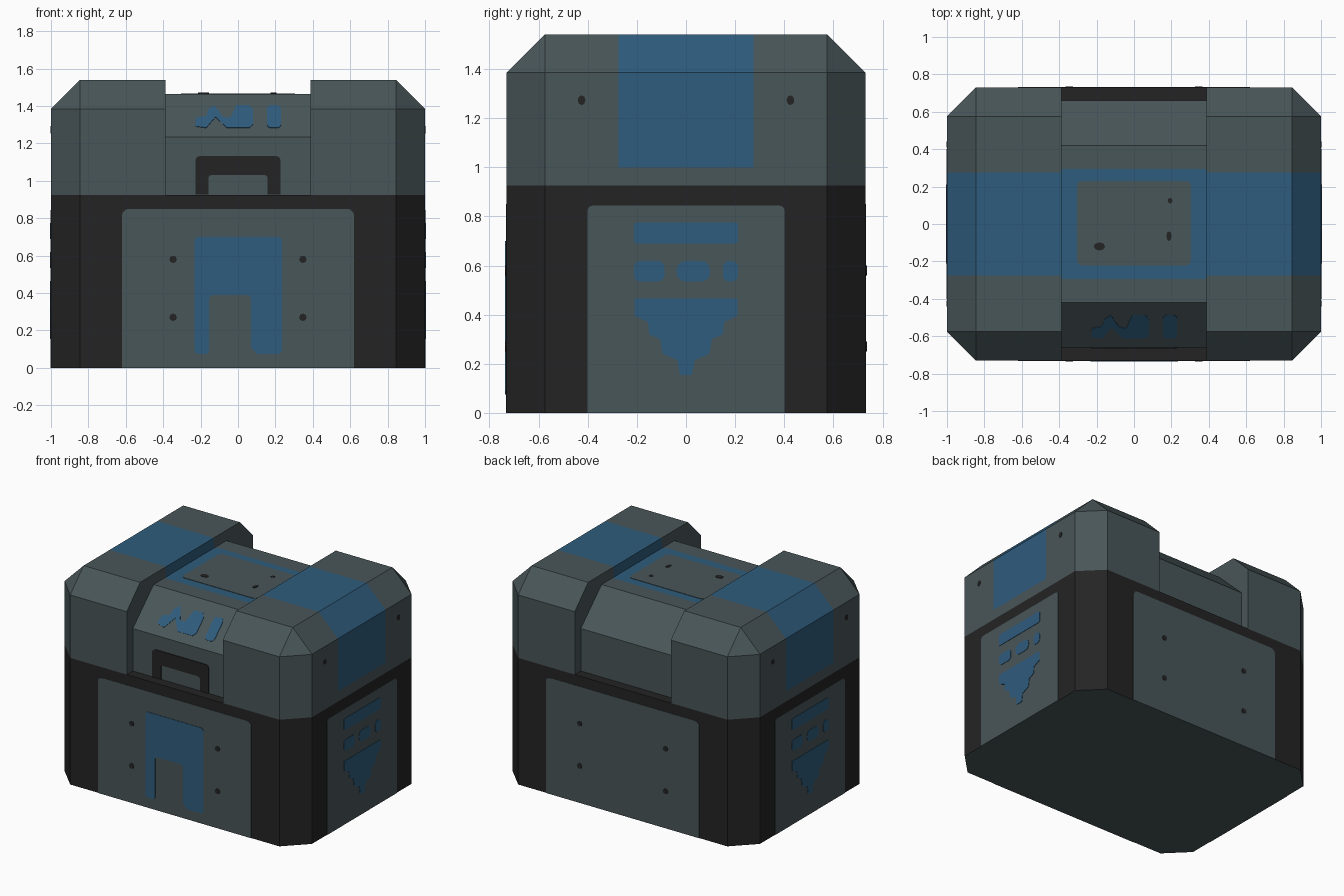
import bpy, bmesh, math
from mathutils import Vector

if "Cube" in bpy.data.objects:
    bpy.data.objects.remove(bpy.data.objects["Cube"])


def mat(name, rgb):
    m = bpy.data.materials.new(name)
    m.diffuse_color = (*rgb, 1)
    m.use_nodes = True
    m.node_tree.nodes["Principled BSDF"].inputs["Base Color"].default_value = m.diffuse_color
    return m


GREY = mat("slate grey", (0.066, 0.092, 0.098))
BLUE = mat("steel blue", (0.028, 0.107, 0.205))
BLACK = mat("charcoal black", (0.0175, 0.0175, 0.0175))


def finish(bm, name, mats):
    bmesh.ops.recalc_face_normals(bm, faces=bm.faces[:])
    me = bpy.data.meshes.new(name)
    bm.to_mesh(me)
    bm.free()
    for m in mats:
        me.materials.append(m)
    ob = bpy.data.objects.new(name, me)
    bpy.context.collection.objects.link(ob)
    return ob


def octagon(z, X=1.0, Y=0.73, c=0.155):
    a, b = X - c, Y - c
    return [(X, -b, z), (X, b, z), (a, Y, z), (-a, Y, z),
            (-X, b, z), (-X, -b, z), (-a, -Y, z), (a, -Y, z)]


def prism(bm, lower, upper):
    lo = [bm.verts.new(p) for p in lower]
    hi = [bm.verts.new(p) for p in upper]
    n = len(lo)
    for i in range(n):
        bm.faces.new((lo[i], lo[(i + 1) % n], hi[(i + 1) % n], hi[i]))
    bm.faces.new(lo[::-1])
    bm.faces.new(hi)
    return hi


# Base: eight-sided box, grey underneath
bm = bmesh.new()
prism(bm, octagon(0), octagon(0.925))
for f in bm.faces:
    f.material_index = 1 if f.calc_center_median().z < 0.01 else 0
finish(bm, "base", [BLACK, GREY])


# Lid ends: chamfered blocks with a blue stripe across
def lid_end(name, s):
    bm = bmesh.new()
    prism(bm, octagon(0.925), octagon(1.385))
    # collapse the octagon to a rectangle for the chamfered top
    top = [f for f in bm.faces if f.calc_center_median().z > 1.38][0]
    r = bmesh.ops.extrude_face_region(bm, geom=[top])
    for v in [g for g in r["geom"] if isinstance(g, bmesh.types.BMVert)]:
        v.co = (math.copysign(0.845, v.co.x), math.copysign(0.575, v.co.y), 1.54)
    if top.is_valid:
        bmesh.ops.delete(bm, geom=[top], context='FACES')
    bmesh.ops.remove_doubles(bm, verts=bm.verts[:], dist=0.001)

    def cut(co, no, clear=False):
        return bmesh.ops.bisect_plane(bm, geom=bm.verts[:] + bm.edges[:] + bm.faces[:],
                                      plane_co=co, plane_no=no, clear_inner=clear)

    # keep the outer part and close the inner wall
    r = cut((0.388 * s, 0, 0), (s, 0, 0), True)
    bmesh.ops.holes_fill(bm, edges=[e for e in r["geom_cut"] if isinstance(e, bmesh.types.BMEdge)])
    for y in (-0.275, 0.275):
        cut((0, y, 0), (0, 1, 0))
    cut((0, 0, 1.0), (0, 0, 1))
    for f in bm.faces:
        c = f.calc_center_median()
        f.material_index = 1 if abs(c.y) < 0.27 and c.z > 1.0 else 0
    finish(bm, name, [GREY, BLUE])


lid_end("lid_end_right", 1)
lid_end("lid_end_left", -1)

# Lid centre: lower sloped block with blue top band
half = [(0.66, 0.925), (0.66, 1.235), (0.42, 1.465), (0.295, 1.465)]
prof = half + [(-y, z) for y, z in reversed(half)]
bm = bmesh.new()
prism(bm, [(-0.388, y, z) for y, z in prof], [(0.388, y, z) for y, z in prof])
for f in bm.faces:
    c = f.calc_center_median()
    f.material_index = 1 if c.z > 1.46 and abs(c.y) < 0.29 else 0
finish(bm, "lid_centre", [GREY, BLUE])


# Thin plates for painted details, drawn in a (origin, right, up) frame
def plate(name, pts, frame, m, t=0.003):
    o, u, v = (Vector(a) for a in frame)
    n = u.cross(v).normalized() * t
    low = [o + u * a + v * b for a, b in pts]
    bm = bmesh.new()
    prism(bm, low, [p + n for p in low])
    finish(bm, name, [m])


def rounded(x0, x1, y0, y1, r, bottom=True):
    pts = [] if bottom else [(x0, y0), (x1, y0)]
    corners = [(x1 - r, y1 - r, 0), (x0 + r, y1 - r, 90)]
    if bottom:
        corners += [(x0 + r, y0 + r, 180), (x1 - r, y0 + r, 270)]
    for cx, cy, a0 in corners:
        for k in range(4):
            a = math.radians(a0 + 30 * k)
            pts.append((cx + r * math.cos(a), cy + r * math.sin(a)))
    return pts


def dot(x, y, w=0.02, h=0.02):
    return [(x + w * math.cos(k * math.pi / 4), y + h * math.sin(k * math.pi / 4)) for k in range(8)]


FRONT = ((0, -0.73, 0), (1, 0, 0), (0, 0, 1))
BACK = ((0, 0.73, 0), (-1, 0, 0), (0, 0, 1))
RIGHT = ((1, 0, 0), (0, 1, 0), (0, 0, 1))
LEFT = ((-1, 0, 0), (0, -1, 0), (0, 0, 1))
RECESS = ((0, -0.66, 0), (1, 0, 0), (0, 0, 1))
k = 0.24 / 0.23
SLOPE = ((0, -0.66 - 1.235 * k, 0), (1, 0, 0), (0, k, 1))
TOP = ((0, 0, 1.465), (1, 0, 0), (0, 1, 0))

# Front and back panels with rivet dots
for side, fr in (("front", FRONT), ("back", BACK)):
    plate(side + "_panel", rounded(-0.62, 0.62, 0, 0.85, 0.035, False), fr, GREY)
    for x in (-0.347, 0.347):
        for z in (0.27, 0.58):
            plate(side + "_rivet", dot(x, z), fr, BLACK, 0.006)

# Blue arch on the front panel
plate("front_arch", [(-0.232, 0.09), (-0.22, 0.075), (-0.165, 0.075), (-0.155, 0.09),
                     (-0.155, 0.375), (-0.14, 0.39), (0.055, 0.39), (0.07, 0.375),
                     (0.07, 0.11), (0.1, 0.075), (0.22, 0.075), (0.235, 0.09),
                     (0.235, 0.685), (0.22, 0.7), (-0.22, 0.7), (-0.232, 0.685)],
      FRONT, BLUE, 0.006)

# Side panels with blue bars and stepped triangle
tri = [(0.21, 0.465), (0.21, 0.395), (0.155, 0.37), (0.15, 0.32), (0.105, 0.3),
       (0.095, 0.24), (0.035, 0.215), (0.025, 0.155)]
tri = tri + [(-x, z) for x, z in reversed(tri)]
for side, fr in (("right", RIGHT), ("left", LEFT)):
    plate(side + "_panel", rounded(-0.402, 0.402, 0, 0.845, 0.025, False), fr, GREY)
    plate(side + "_bar", rounded(-0.212, 0.212, 0.69, 0.775, 0.01), fr, BLUE, 0.006)
    for a, b, r in ((-0.212, -0.088, 0.025), (-0.038, 0.098, 0.035), (0.15, 0.212, 0.025)):
        plate(side + "_dash", rounded(a, b, 0.535, 0.618, r), fr, BLUE, 0.006)
    plate(side + "_triangle", tri, fr, BLUE, 0.006)
    for y in (-0.425, 0.425):
        plate(side + "_lid_rivet", dot(y, 1.273, 0.016, 0.02), fr, BLACK)

# Black handle on the recessed front
outer = rounded(-0.228, 0.228, 0.925, 1.132, 0.025, False)[2:]
inner = rounded(-0.158, 0.158, 0.925, 1.03, 0.015, False)[2:]
plate("handle", [(0.228, 0.926)] + outer + [(-0.228, 0.926), (-0.158, 0.926)]
      + inner[::-1] + [(0.158, 0.926)], RECESS, BLACK, 0.006)

# Abstract blue marks on the front slope
plate("slope_wave", [(-0.228, 1.29), (-0.17, 1.282), (-0.12, 1.34), (-0.06, 1.282),
                     (0.06, 1.282), (0.08, 1.30), (0.08, 1.38), (0.06, 1.402),
                     (-0.01, 1.402), (-0.04, 1.335), (-0.08, 1.34), (-0.125, 1.402),
                     (-0.16, 1.38), (-0.17, 1.345), (-0.225, 1.335)], SLOPE, BLUE)
plate("slope_bar", rounded(0.155, 0.23, 1.282, 1.402, 0.02), SLOPE, BLUE)

# Grey inset and wear spots on the lid top
plate("top_inset", rounded(-0.305, 0.305, -0.222, 0.23, 0.03), TOP, GREY)
for x, y, w, h in ((0.193, 0.125, 0.013, 0.015), (-0.185, -0.12, 0.03, 0.022), (0.187, -0.065, 0.014, 0.026)):
    plate("top_spot", dot(x, y, w, h), TOP, BLACK, 0.006)
